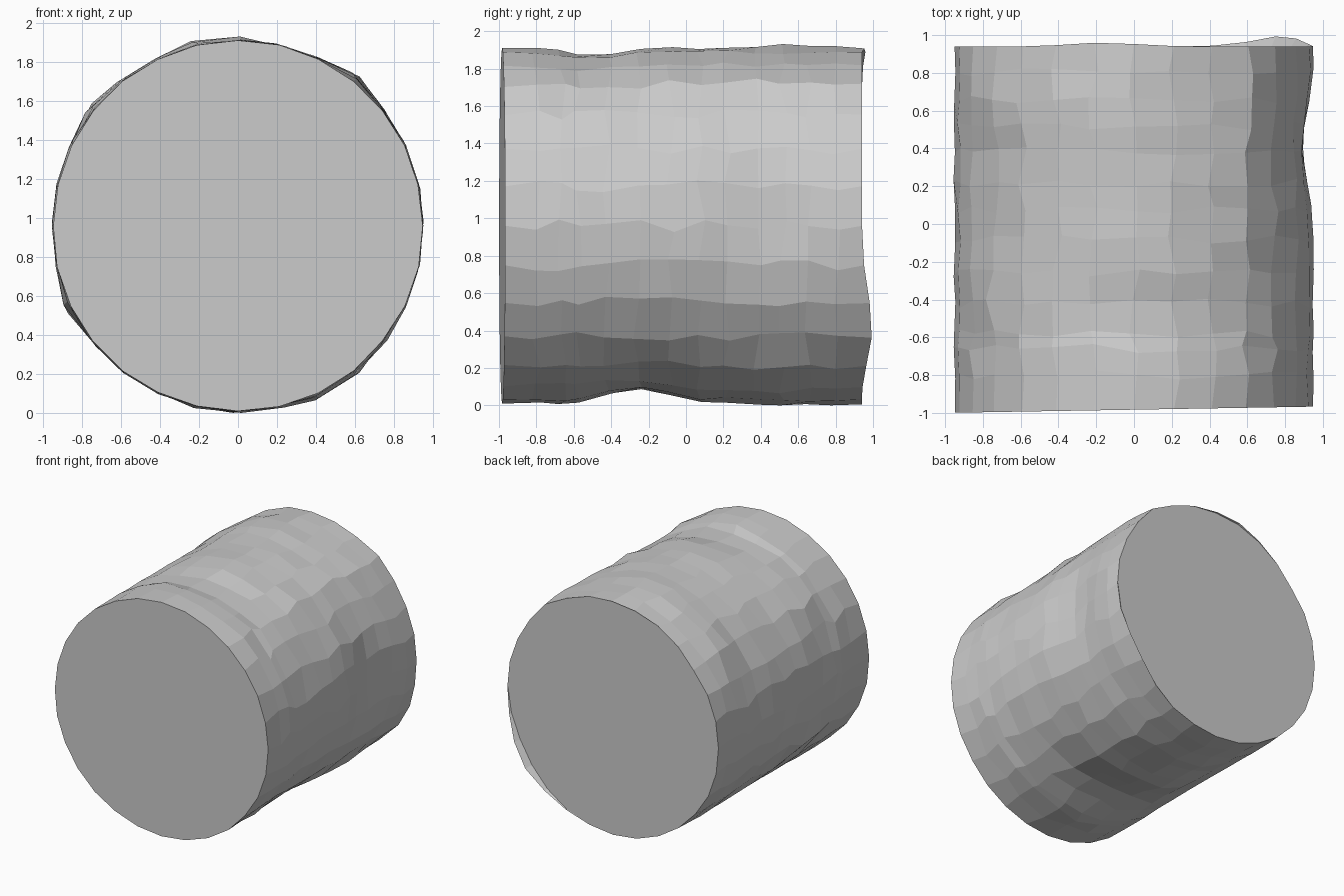
import bpy, bmesh, math, random

if "Cube" in bpy.data.objects:
    bpy.data.objects.remove(bpy.data.objects["Cube"])

random.seed(4)
N = 28                      # sides around the log
CZ, R = 0.96, 0.95          # axis height and base radius
BACK = 0.94                 # flat back cut
ROWS = [-0.98, -0.80, -0.66, -0.58, -0.42, -0.26, -0.08, 0.08,
        0.22, 0.38, 0.52, 0.66, 0.80, 0.94]

# bark lumps and hollows: angle (deg from +x), y, height, angle spread, y spread
LUMPS = [
    (50, 0.55, 0.035, 9, 0.40), (50, 0.85, 0.02, 8, 0.12),
    (50, -0.80, 0.02, 9, 0.12), (54, -0.10, 0.025, 8, 0.20),
    (62, -0.50, -0.03, 9, 0.10),
    (98, 0.60, 0.03, 12, 0.20), (90, -0.50, -0.05, 20, 0.14),
    (138, 0.62, 0.045, 8, 0.14), (138, 0.95, -0.03, 10, 0.08),
    (136, 0.10, -0.015, 9, 0.25), (138, -0.40, 0.03, 8, 0.20),
    (203, -0.35, 0.04, 8, 0.20), (205, 0.35, -0.015, 12, 0.20),
    (270, -0.25, -0.09, 22, 0.22), (302, 0.45, 0.05, 9, 0.35),
    (302, -0.25, -0.02, 12, 0.20),
    (0, 0.40, -0.06, 18, 0.22), (322, 0.85, 0.01, 10, 0.15),
    (270, 0.60, 0.01, 25, 0.30),
]


def falloff(deg, centre, spread):
    d = (deg - centre + 180) % 360 - 180
    return math.exp(-(d / spread) ** 2)


def bark_radius(deg, y):
    return R + sum(h * falloff(deg, a, sa) * math.exp(-((y - yc) / sy) ** 2)
                   for a, yc, h, sa, sy in LUMPS)


bm = bmesh.new()
rings = []
last = len(ROWS) - 1
for j, y in enumerate(ROWS):
    ring = []
    for i in range(N):
        deg = 360 * i / N
        inner = 0 < j < last
        rough = 0.007 if inner else 0.003
        r = bark_radius(deg, y) + random.uniform(-rough, rough)
        a = math.radians(deg + (random.uniform(-2, 2) if inner else 0))
        x, z = r * math.cos(a), max(0.0, CZ + r * math.sin(a))
        yy = y + (random.uniform(-0.025, 0.025) if inner else 0)
        if j == 0:                       # front cut leans slightly
            yy = -0.983 + 0.017 * x
        if j == last:                    # bark lip past the back cut
            yy = BACK + 0.055 * falloff(deg, 325, 18) + 0.02 * falloff(deg, 100, 15)
        ring.append(bm.verts.new((x, yy, z)))
    rings.append(ring)

# edge of the flat back cut, set in behind the bark lip
edge = []
for i, v in enumerate(rings[-1]):
    s = 0.998 - 0.03 * falloff(360 * i / N, 328, 20)
    edge.append(bm.verts.new((v.co.x * s, BACK, CZ + (v.co.z - CZ) * s)))
rings.append(edge)

# bark sides
for a, b in zip(rings, rings[1:]):
    for i in range(N):
        k = (i + 1) % N
        bm.faces.new((a[i], a[k], b[k], b[i]))

# flat sawn ends
for ring in (rings[0], rings[-1]):
    bm.faces.new(ring)

bmesh.ops.recalc_face_normals(bm, faces=bm.faces)
mesh = bpy.data.meshes.new("log_section")
bm.to_mesh(mesh)
bm.free()
log = bpy.data.objects.new("log_section", mesh)
bpy.context.collection.objects.link(log)
